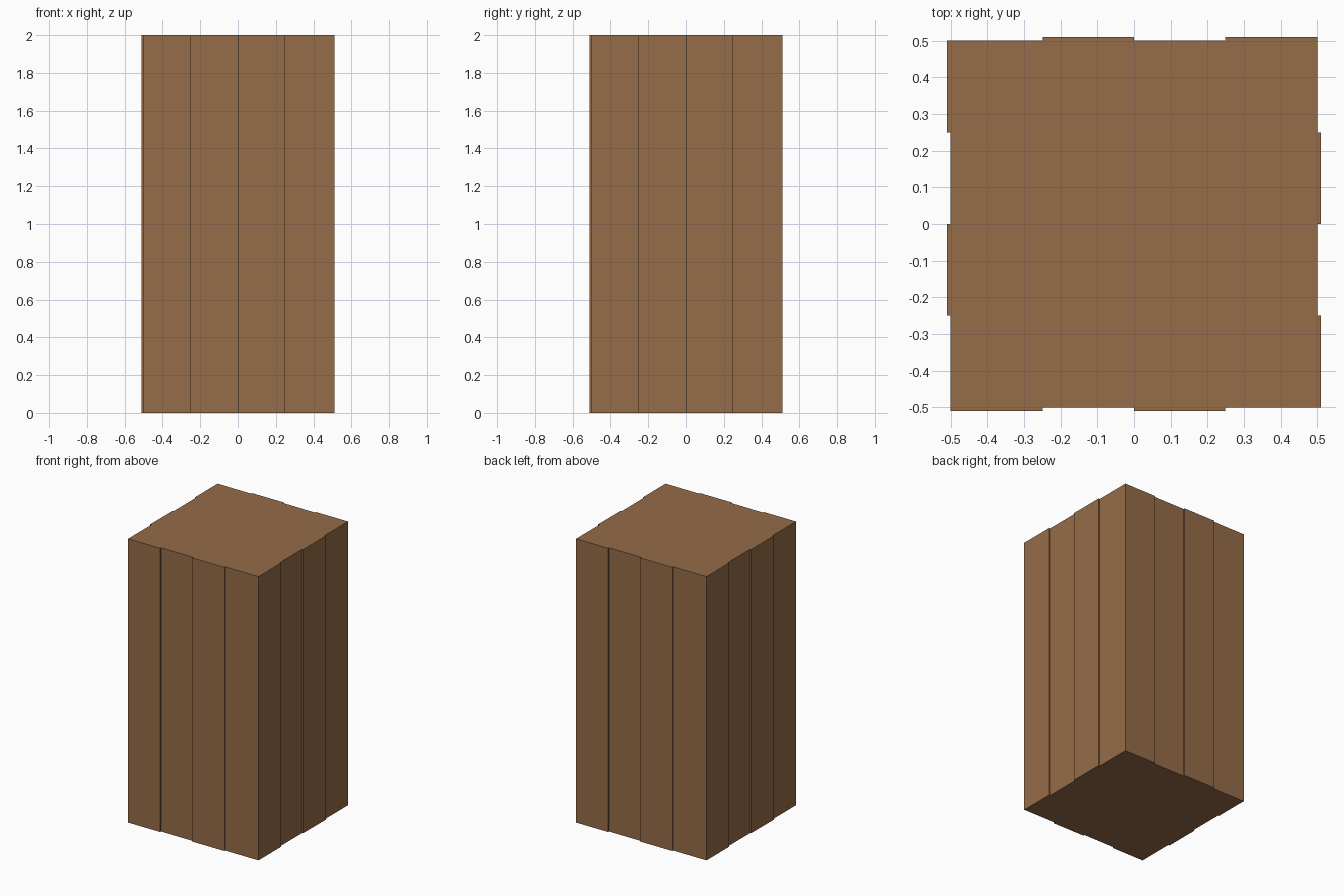
import bpy, bmesh
from math import pi
from mathutils import Matrix, Vector

if "Cube" in bpy.data.objects:
    bpy.data.objects.remove(bpy.data.objects["Cube"])

HEIGHT = 2.0
OUT, IN = 0.51, 0.50   # raised and recessed plank faces

# Plank profile of one side; the other three are quarter turns of it
side = [(-IN, -OUT), (-0.25, -OUT), (-0.25, -IN), (0, -IN),
        (0, -OUT), (0.25, -OUT), (0.25, -IN)]
outline = []
for k in range(4):
    turn = Matrix.Rotation(k * pi / 2, 3, 'Z')
    outline += [turn @ Vector((x, y, 0)) for x, y in side]

# Planked block: extrude the outline upwards
bm = bmesh.new()
base = bm.faces.new([bm.verts.new(p) for p in outline])
ext = bmesh.ops.extrude_face_region(bm, geom=[base], use_keep_orig=True)
top = [v for v in ext["geom"] if isinstance(v, bmesh.types.BMVert)]
bmesh.ops.translate(bm, verts=top, vec=(0, 0, HEIGHT))
bmesh.ops.recalc_face_normals(bm, faces=bm.faces)
mesh = bpy.data.meshes.new("planked_block")
bm.to_mesh(mesh)
bm.free()
block = bpy.data.objects.new("planked_block", mesh)
bpy.context.collection.objects.link(block)

# Brown wood
wood = bpy.data.materials.new("wood")
wood.diffuse_color = (0.30, 0.15, 0.065, 1)
wood.use_nodes = True
wood.node_tree.nodes["Principled BSDF"].inputs["Base Color"].default_value = wood.diffuse_color
mesh.materials.append(wood)
